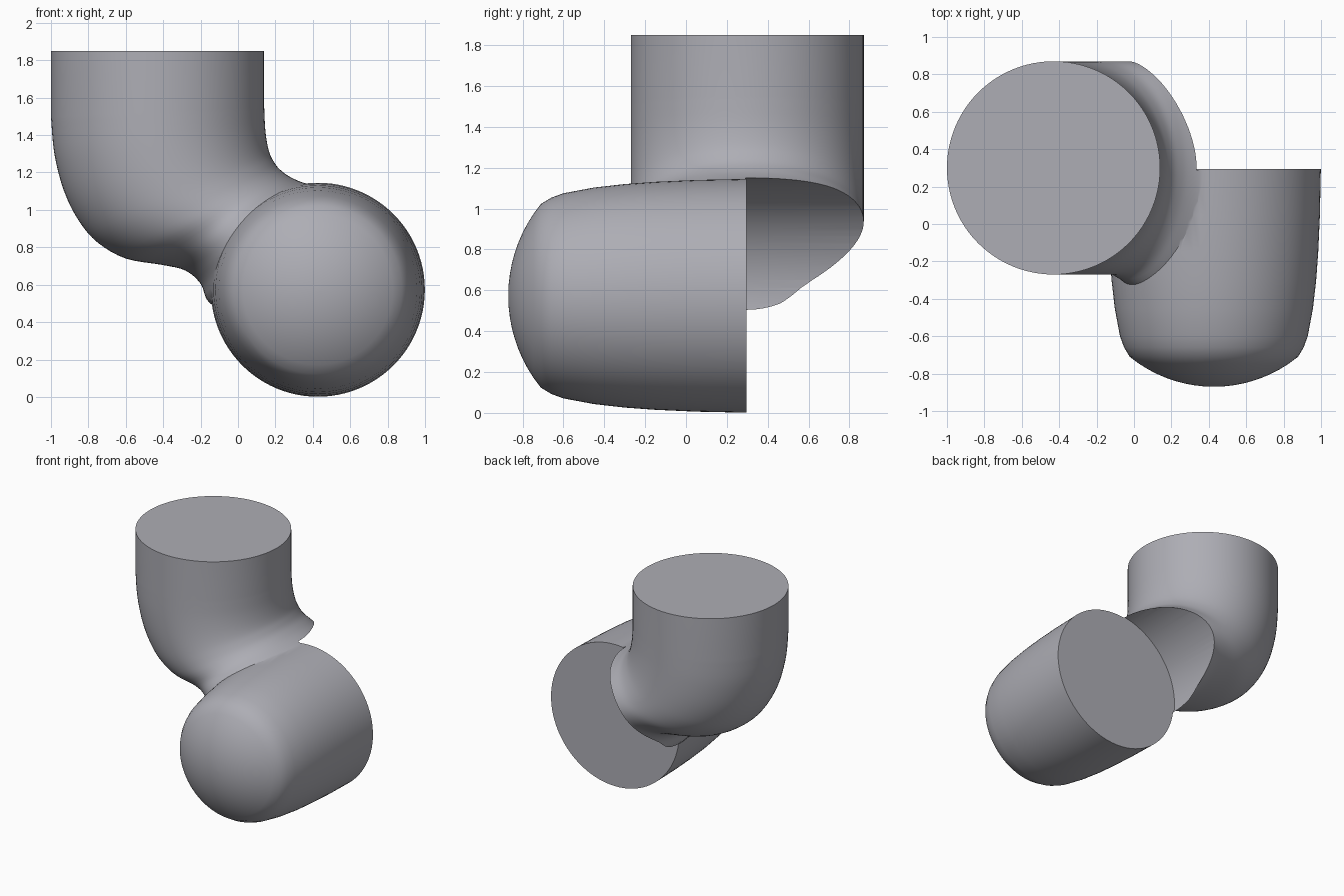
import bpy, bmesh, math
from mathutils import Vector

cube = bpy.data.objects.get("Cube")
if cube:
    bpy.data.objects.remove(cube, do_unlink=True)

SEG = 96
grey = bpy.data.materials.new("pipe_grey")
grey.use_nodes = True
COLOUR = (0.42, 0.42, 0.46, 1)
grey.diffuse_color = COLOUR
grey.node_tree.nodes["Principled BSDF"].inputs["Base Color"].default_value = COLOUR


def loft(name, rings):
    """Closed solid through a list of rings of equal length."""
    bm = bmesh.new()
    loops = [[bm.verts.new(p) for p in ring] for ring in rings]
    n = len(loops[0])
    for a, b in zip(loops, loops[1:]):
        for i in range(n):
            j = (i + 1) % n
            bm.faces.new((a[i], a[j], b[j], b[i]))
    bm.faces.new(loops[0])
    bm.faces.new(loops[-1])
    bmesh.ops.recalc_face_normals(bm, faces=bm.faces)
    mesh = bpy.data.meshes.new(name)
    bm.to_mesh(mesh)
    bm.free()
    mesh.materials.append(grey)
    obj = bpy.data.objects.new(name, mesh)
    bpy.context.collection.objects.link(obj)
    return obj


def smooth_path(points, steps):
    """Catmull-Rom interpolation of tuples."""
    pts = [Vector(p) for p in points]
    pts = [pts[0]] + pts + [pts[-1]]
    out = []
    for a, b, c, d in zip(pts, pts[1:], pts[2:], pts[3:]):
        for s in range(steps):
            t = s / steps
            out.append(0.5 * (2 * b + (c - a) * t + (2 * a - 5 * b + 4 * c - d) * t * t
                              + (3 * b - a - 3 * c + d) * t ** 3))
    return out + [pts[-1]]


def barrel(name, profile):
    """Round solid along y, about the lower body's axis."""
    rings = []
    for y, r in profile:
        rings.append([(0.427 + r * math.cos(k * math.tau / SEG), y,
                       0.573 + r * math.sin(k * math.tau / SEG)) for k in range(SEG)])
    return loft(name, rings)


def boolean(obj, tool, operation):
    mod = obj.modifiers.new("cut", 'BOOLEAN')
    mod.operation = operation
    mod.solver = 'EXACT'
    mod.object = tool
    bpy.context.view_layer.objects.active = obj
    bpy.ops.object.modifier_apply(modifier=mod.name)
    bpy.data.objects.remove(tool, do_unlink=True)


# Elbow stations: outer x, z, inner x, z
bend = [(-1, 1.5, .14, 1.55), (-.982, 1.3, .145, 1.44), (-.93, 1.1, .155, 1.36),
        (-.85, .94, .17, 1.30), (-.75, .825, .19, 1.26), (-.6, .74, .215, 1.225),
        (-.4, .705, .25, 1.195), (-.28, .675, .29, 1.17), (-.2, .605, .35, 1.145),
        (-.15, .5, .43, 1.125), (0, .45, .45, 1.09)]
# Reach of each station towards the front, flaring where it meets the body
front = [.57, .57, .57, .57, .57, .57, .575, .62, .68, .72, .6]

stations = [Vector((*b[:2], b[2])) for b in bend]
outer = smooth_path([(b[0], b[1], f) for b, f in zip(bend, front)], 4)
inner = smooth_path([(b[2], b[3], 0) for b in bend], 4)
outer.insert(0, Vector((-1, 1.85, .57)))
inner.insert(0, Vector((.14, 1.85, 0)))
rings = []
for o, i in zip(outer, inner):
    ring = []
    for k in range(SEG):
        c, s = math.cos(k * math.tau / SEG), math.sin(k * math.tau / SEG)
        t = (1 + c) / 2
        ring.append((o.x + (i.x - o.x) * t, .3 + s * (.57 if s > 0 else o.z),
                     o.y + (i.y - o.y) * t))
    rings.append(ring)
elbow = loft("elbow_pipe", rings)

# Round scoop behind the lower body
boolean(elbow, barrel("scoop_cutter", [(.29, .585), (1.2, .585)]), 'DIFFERENCE')

# Lower body with tapered front and shallow dome
profile = [(.295, .572), (.05, .567), (-.15, .558), (-.3, .547), (-.45, .53),
           (-.6, .502), (-.66, .48), (-.71, .45)]
R = (.45 ** 2 + .16 ** 2) / (2 * .16)
for k in range(1, 10):
    r = .45 * (1 - k / 9.2)
    profile.append((-.87 + R - math.sqrt(R * R - r * r), r))
body = barrel("lower_body", profile)
boolean(elbow, body, 'UNION')
elbow.name = "elbow_fitting"

for o in bpy.context.selected_objects:
    o.select_set(False)
elbow.select_set(True)
bpy.context.view_layer.objects.active = elbow
bpy.ops.object.shade_smooth_by_angle(angle=math.radians(35))
